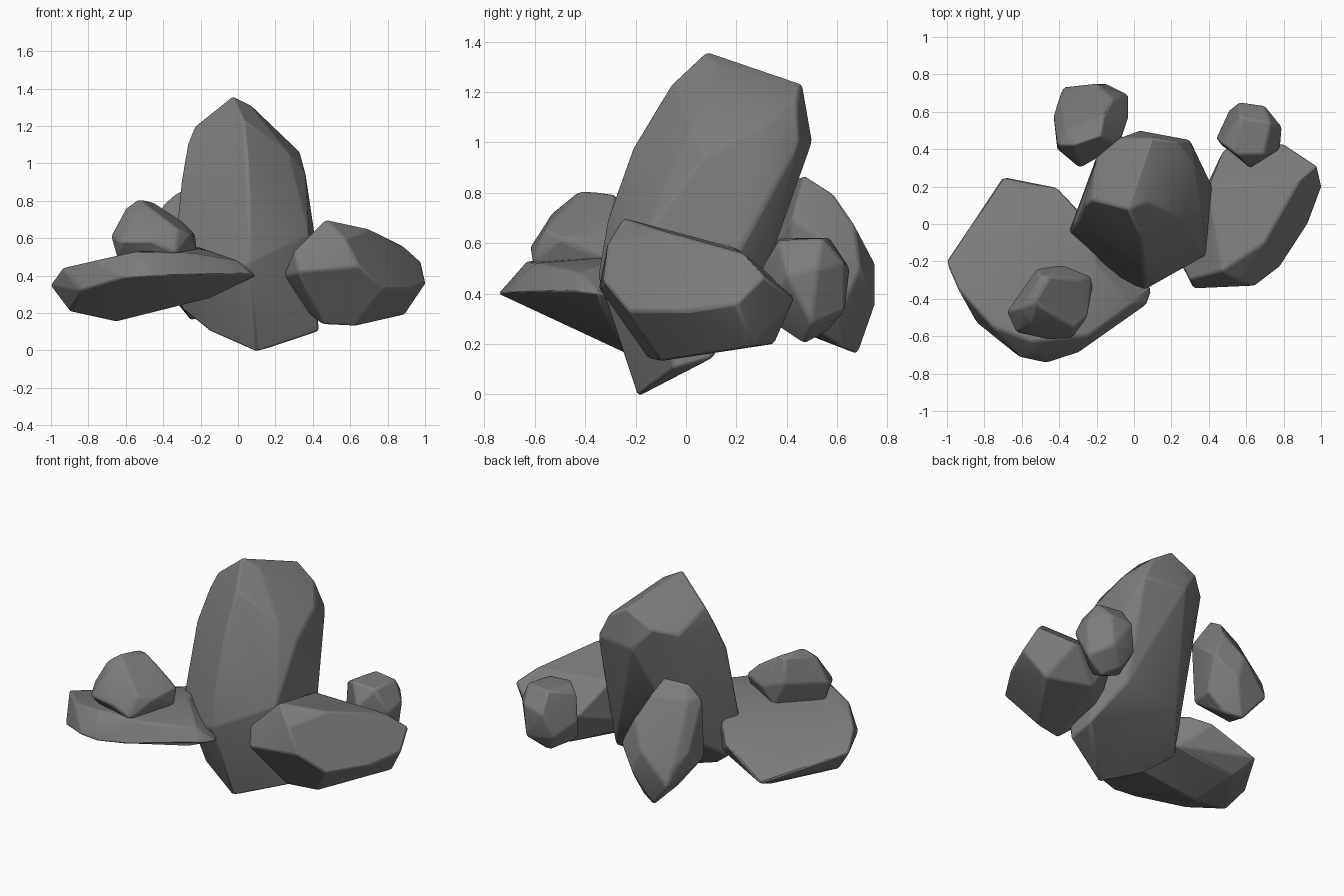
import bpy, bmesh
from math import radians
from mathutils import Vector

stone = bpy.data.materials.new("dark_stone")
stone.diffuse_color = (0.2, 0.2, 0.2, 1)


def rock(name, corners):
    """Chipped stone: convex hull of its corners, merged facets, softened edges."""
    bm = bmesh.new()
    for c in corners:
        bm.verts.new(Vector(c))
    hull = bmesh.ops.convex_hull(bm, input=bm.verts[:])
    spare = {v for v in hull["geom_interior"] + hull["geom_unused"]
             if isinstance(v, bmesh.types.BMVert)}
    bmesh.ops.delete(bm, geom=list(spare), context="VERTS")
    bmesh.ops.dissolve_limit(bm, angle_limit=radians(8),
                             verts=bm.verts[:], edges=bm.edges[:])
    bmesh.ops.recalc_face_normals(bm, faces=bm.faces[:])
    mesh = bpy.data.meshes.new(name)
    bm.to_mesh(mesh)
    bm.free()
    mesh.materials.append(stone)
    obj = bpy.data.objects.new(name, mesh)
    bpy.context.collection.objects.link(obj)
    bevel = obj.modifiers.new("worn_edges", "BEVEL")
    bevel.width = 0.012
    bevel.segments = 2
    bevel.limit_method = "ANGLE"
    bevel.angle_limit = radians(18)
    bpy.ops.object.select_all(action="DESELECT")
    bpy.context.view_layer.objects.active = obj
    obj.select_set(True)
    bpy.ops.object.shade_smooth_by_angle(angle=radians(20))
    return obj


# Tall central rock, leaning back, tapering to a low front tip
rock("tall_centre_rock", [
    (-0.03, 0.08, 1.36), (0.03, -0.06, 1.23), (0.10, 0.46, 1.23), (0.07, 0.12, 1.31),
    (0.23, 0.44, 1.15), (-0.23, 0.13, 1.20), (-0.20, 0.36, 1.10), (-0.08, 0.46, 1.14),
    (-0.27, 0.10, 1.10), (-0.30, 0.02, 0.92), (0.27, 0.02, 1.06), (0.33, 0.30, 1.06),
    (0.36, 0.08, 0.95), (0.30, 0.45, 1.00), (0.03, 0.50, 1.00), (0.05, -0.21, 0.98),
    (0.06, -0.31, 0.70), (0.38, -0.17, 0.62), (0.42, 0.20, 0.55),
    (0.06, -0.35, 0.47), (-0.35, -0.05, 0.42), (-0.12, -0.28, 0.40), (-0.30, 0.00, 0.22),
    (0.10, -0.19, -0.01), (0.43, -0.05, 0.10), (0.42, 0.10, 0.14), (-0.15, -0.10, 0.10),
    (-0.14, 0.22, 0.38), (0.28, 0.28, 0.38)])

# Large rock on the right
rock("right_rock", [
    (0.47, -0.25, 0.70), (0.40, 0.20, 0.58), (0.30, -0.30, 0.53), (0.245, -0.20, 0.40),
    (0.32, -0.345, 0.42), (0.65, -0.33, 0.45), (0.57, -0.31, 0.60), (0.78, -0.23, 0.33),
    (0.93, 0.00, 0.33), (0.70, -0.10, 0.65), (0.88, 0.23, 0.56), (0.98, 0.31, 0.47),
    (1.005, 0.20, 0.36), (0.80, 0.43, 0.38), (0.48, 0.40, 0.42), (0.63, -0.10, 0.13),
    (0.45, -0.15, 0.14), (0.89, 0.27, 0.19), (0.60, 0.35, 0.20), (0.29, 0.00, 0.27)])

# Flat slab on the left: ridge near the front, long slope to the back, thin front edge
rock("left_slab", [
    (-0.76, -0.55, 0.48), (-0.55, -0.63, 0.53), (-0.25, -0.60, 0.52), (-0.20, -0.22, 0.55),
    (0.00, -0.42, 0.48), (-0.33, 0.10, 0.46), (-0.47, -0.745, 0.40),
    (-0.30, -0.69, 0.40), (0.10, -0.35, 0.40), (0.07, -0.43, 0.41), (-0.61, -0.715, 0.39),
    (-0.84, -0.53, 0.32), (-1.005, -0.20, 0.35), (-0.94, -0.35, 0.44), (-0.70, 0.255, 0.25),
    (-0.42, 0.20, 0.40), (-0.65, -0.22, 0.155), (-0.90, -0.25, 0.21), (-0.66, 0.10, 0.18),
    (-0.35, -0.27, 0.22), (-0.15, -0.30, 0.28), (-0.30, 0.05, 0.27)])

# Small stone resting on the slab
rock("stone_on_slab", [
    (-0.53, -0.42, 0.81), (-0.50, -0.28, 0.79), (-0.45, -0.28, 0.79), (-0.60, -0.45, 0.76),
    (-0.55, -0.53, 0.72), (-0.30, -0.30, 0.69), (-0.23, -0.28, 0.62), (-0.32, -0.56, 0.65),
    (-0.25, -0.50, 0.62), (-0.45, -0.62, 0.58), (-0.63, -0.58, 0.58), (-0.68, -0.47, 0.61),
    (-0.60, -0.35, 0.62), (-0.52, -0.24, 0.65), (-0.38, -0.22, 0.60), (-0.33, -0.61, 0.52),
    (-0.22, -0.33, 0.53), (-0.64, -0.47, 0.47), (-0.45, -0.25, 0.47), (-0.40, -0.56, 0.47)])

# Upright rock behind the centre
rock("back_rock", [
    (-0.32, 0.42, 0.85), (-0.18, 0.47, 0.87), (-0.41, 0.42, 0.77), (-0.36, 0.50, 0.78),
    (-0.16, 0.58, 0.80), (-0.11, 0.67, 0.67), (-0.43, 0.58, 0.50), (-0.39, 0.69, 0.43),
    (-0.20, 0.75, 0.52), (-0.03, 0.69, 0.50), (-0.03, 0.57, 0.60), (-0.08, 0.42, 0.70),
    (-0.38, 0.73, 0.32), (-0.15, 0.75, 0.36), (-0.25, 0.68, 0.16), (-0.15, 0.63, 0.18),
    (-0.05, 0.60, 0.30), (-0.29, 0.30, 0.50), (-0.41, 0.40, 0.40), (-0.10, 0.42, 0.32),
    (-0.30, 0.50, 0.23)])

# Small stone behind the right rock
rock("back_right_stone", [
    (0.55, 0.37, 0.62), (0.70, 0.37, 0.61), (0.73, 0.54, 0.62), (0.57, 0.57, 0.62),
    (0.47, 0.43, 0.58), (0.56, 0.65, 0.50), (0.70, 0.63, 0.52), (0.79, 0.52, 0.50),
    (0.78, 0.40, 0.47), (0.62, 0.30, 0.50), (0.44, 0.46, 0.42), (0.51, 0.61, 0.35),
    (0.68, 0.63, 0.33), (0.77, 0.50, 0.28), (0.56, 0.56, 0.25), (0.65, 0.47, 0.20),
    (0.60, 0.32, 0.30), (0.47, 0.42, 0.29)])
